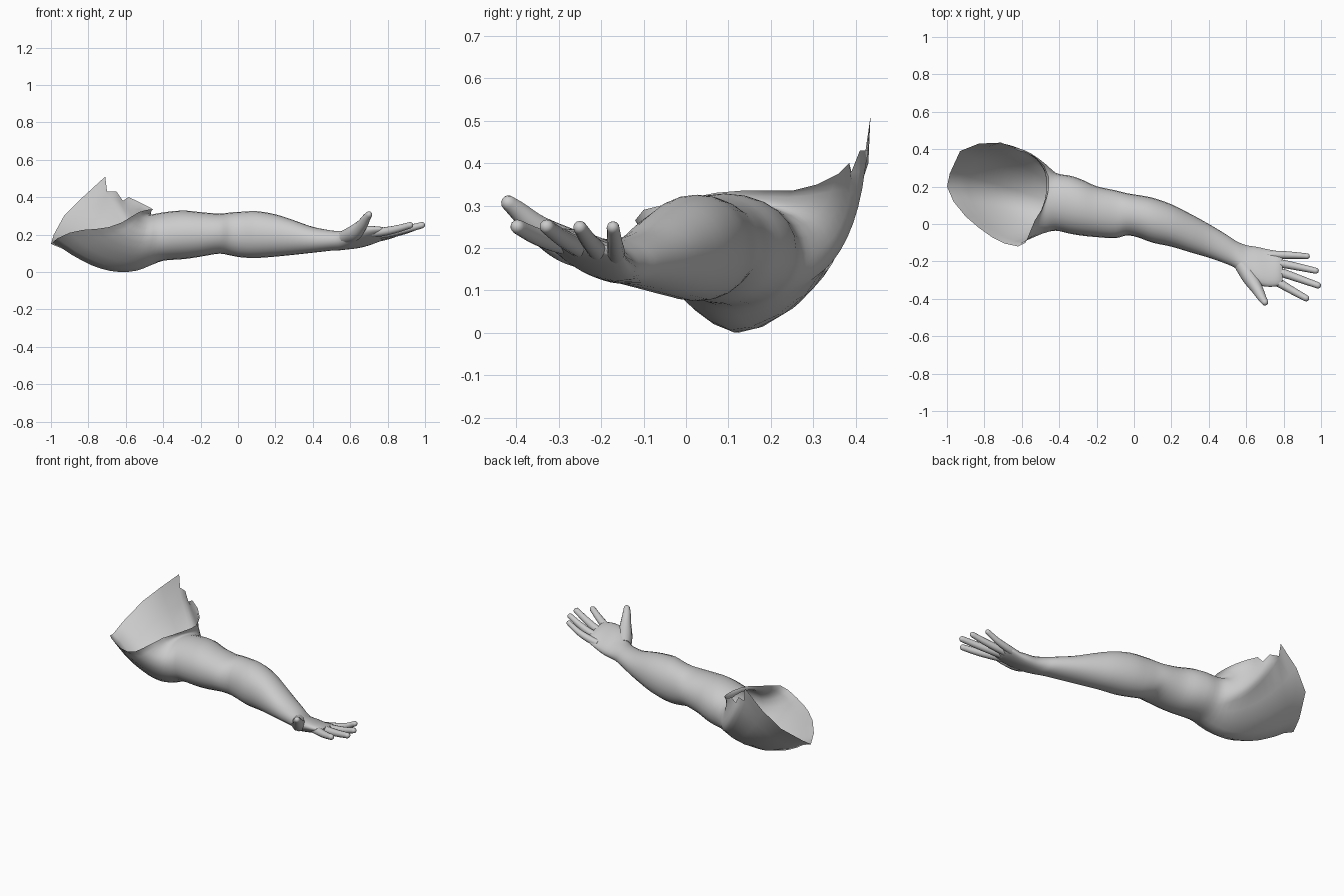
import bpy, bmesh, math
from mathutils import Vector

if "Cube" in bpy.data.objects:
    bpy.data.objects.remove(bpy.data.objects["Cube"])

N = 24  # sides around the arm

skin = bpy.data.materials.new("plain_grey")
skin.diffuse_color = (0.6, 0.6, 0.6, 1)
skin.use_nodes = True
skin.node_tree.nodes["Principled BSDF"].inputs["Base Color"].default_value = skin.diffuse_color


def spline(rows, steps):
    """Catmull-Rom smoothing through rows of numbers."""
    out = []
    for i in range(len(rows) - 1):
        a, b = rows[max(i - 1, 0)], rows[i]
        c, d = rows[i + 1], rows[min(i + 2, len(rows) - 1)]
        for s in range(steps):
            t = s / steps
            out.append([0.5 * (2 * q + (r - p) * t + (2 * p - 5 * q + 4 * r - w) * t * t
                               + (3 * q - p - 3 * r + w) * t ** 3)
                        for p, q, r, w in zip(a, b, c, d)])
    out.append(list(rows[-1]))
    return out


def loft(name, rings, cap_start=False):
    """Skin a list of rings, closing the far end."""
    bm = bmesh.new()
    loops = [[bm.verts.new(p) for p in ring] for ring in rings]
    n = len(loops[0])
    for a, b in zip(loops, loops[1:]):
        for i in range(n):
            j = (i + 1) % n
            bm.faces.new((a[i], b[i], b[j], a[j]))
    bm.faces.new(loops[-1][::-1])
    if cap_start:
        bm.faces.new(loops[0])
    bm.normal_update()
    # turn the skin so its outside faces out
    a, b = loops[-4], loops[-3]
    f = [f for f in a[0].link_faces if b[0] in f.verts][0]
    mid = sum((v.co for v in a), Vector()) / n
    if f.normal.dot(a[0].co - mid) < 0:
        bmesh.ops.reverse_faces(bm, faces=bm.faces[:])
    me = bpy.data.meshes.new(name)
    bm.to_mesh(me)
    bm.free()
    me.materials.append(skin)
    ob = bpy.data.objects.new(name, me)
    bpy.context.collection.objects.link(ob)
    bpy.context.view_layer.objects.active = ob
    ob.select_set(True)
    bpy.ops.object.shade_smooth_by_angle(angle=math.radians(60))
    ob.select_set(False)
    return ob


# Arm and palm sections: x, centre y, centre z, half width, half height, roll
arm = [
    (-.42, .118, .188, .150, .128, 0),
    (-.35, .105, .195, .155, .130, 0),
    (-.28, .088, .199, .150, .129, 0),
    (-.20, .066, .201, .136, .119, 0),
    (-.10, .052, .205, .128, .107, 0),
    (-.04, .052, .203, .113, .115, 0),
    (.02, .042, .200, .113, .122, 0),
    (.10, .020, .200, .120, .125, 0),
    (.20, -.008, .195, .113, .113, 0),
    (.30, -.048, .184, .103, .092, 0),
    (.40, -.090, .172, .090, .069, 0),
    (.50, -.138, .168, .078, .054, 5),
    (.55, -.168, .168, .076, .050, 12),
    (.60, -.203, .176, .094, .046, 20),
    (.66, -.224, .188, .108, .042, 22),
    (.72, -.236, .197, .106, .033, 20),
    (.77, -.238, .205, .096, .024, 16),
    (.795, -.238, .209, .078, .011, 14),
]


def full(c):
    """Slightly squarer than a circle."""
    return math.copysign(abs(c) ** .96, c)


def section(x, cy, cz, ry, rz, roll):
    r = math.radians(roll)
    pts = []
    for i in range(N):
        t = 2 * math.pi * i / N
        u, v = ry * full(math.sin(t)), rz * full(math.cos(t))
        pts.append(Vector((x, cy + u * math.cos(r) + v * math.sin(r),
                           cz - u * math.sin(r) + v * math.cos(r))))
    return pts


arm_rings = [section(*s) for s in spline(arm, 3)]

# Open torn rim of the shoulder: over the top, round the back, under, up the front
rim = [
    (-.47, .13, .335), (-.455, .19, .335), (-.455, .25, .335), (-.48, .31, .35),
    (-.53, .36, .375), (-.585, .385, .40), (-.615, .39, .38), (-.65, .41, .43),
    (-.70, .43, .43), (-.71, .435, .51), (-.83, .43, .40), (-.93, .39, .30),
    (-.985, .27, .20), (-1, .20, .15), (-.965, .12, .18), (-.90, .04, .21),
    (-.83, -.02, .225), (-.76, -.07, .23), (-.69, -.105, .24), (-.62, -.12, .265),
    (-.58, -.10, .29), (-.555, -.04, .305), (-.53, .02, .32), (-.495, .07, .33),
]

# Shoulder bowl: curves sagging from the rim into the first arm ring
bowl = []
for s in range(12):
    t = s / 12
    ring = []
    for i in range(N):
        ang = 2 * math.pi * i / N
        sag = (1 - math.cos(ang)) / 2
        back = max(0, math.sin(ang)) * .085 * sag
        groove = max(0, math.cos(ang))
        p0, p3 = Vector(rim[i]), arm_rings[0][i]
        p1 = p0.lerp(p3, .35) + Vector((-.03 * groove, back, -.145 * sag - .02 * groove))
        p2 = p0.lerp(p3, .75) + Vector((-.05 * groove, back * .7, -.13 * sag - .02 * groove))
        ring.append((1 - t) ** 3 * p0 + 3 * t * (1 - t) ** 2 * p1
                    + 3 * t * t * (1 - t) * p2 + t ** 3 * p3)
    bowl.append(ring)

# Soften the join into the arm, then rest the lowest point on z = 0
body = bowl + arm_rings
for _ in range(3):
    old = [[p.copy() for p in ring] for ring in body]
    for k in range(1, 15):
        for i in range(N):
            along = (old[k - 1][i] + old[k + 1][i]) / 2
            around = (old[k][i - 1] + old[k][(i + 1) % N]) / 2
            a, w = (.05, .15) if k < 9 else (.4, .02)
            body[k][i] = old[k][i] * (1 - a - w) + along * a + around * w
low, top = min(p.z for ring in body for p in ring), .06
for ring in body[1:14]:
    for p in ring:
        if p.z < top:
            p.z = top - (top - p.z) * top / (top - low)
loft("shoulder_arm_and_palm", body)


def digit(name, path, sides=12):
    """Rounded tapering finger along points of x, y, z, radius."""
    pts = spline(path, 5)
    tip, before = Vector(pts[-1][:3]), Vector(pts[-2][:3])
    d, r = (tip - before).normalized(), pts[-1][3]
    for a in (25, 50, 70, 84):
        a = math.radians(a)
        pts.append([*(tip + d * r * math.sin(a)), r * math.cos(a)])
    rings = []
    for i, p in enumerate(pts):
        c = Vector(p[:3])
        d = (Vector(pts[min(i + 1, len(pts) - 1)][:3])
             - Vector(pts[max(i - 1, 0)][:3])).normalized()
        u = d.cross(Vector((0, 0, 1))).normalized()
        v = u.cross(d)
        rings.append([c + p[3] * (math.cos(k * math.tau / sides) * u
                                  + math.sin(k * math.tau / sides) * v)
                      for k in range(sides)])
    loft(name, rings, True)


# Fingers and thumb
digit("little_finger", [(.72, -.165, .178, .021), (.79, -.165, .192, .021),
                        (.86, -.168, .214, .018), (.925, -.172, .248, .015)])
digit("ring_finger", [(.72, -.205, .188, .023), (.80, -.214, .200, .022),
                      (.89, -.232, .221, .019), (.972, -.250, .248, .016)])
digit("middle_finger", [(.72, -.245, .198, .023), (.80, -.264, .208, .023),
                        (.89, -.295, .226, .020), (.983, -.328, .250, .017)])
digit("index_finger", [(.71, -.285, .208, .024), (.78, -.318, .216, .023),
                       (.85, -.358, .230, .020), (.920, -.397, .250, .017)])
digit("thumb", [(.575, -.215, .185, .040), (.620, -.285, .208, .042),
                (.660, -.350, .248, .031), (.685, -.395, .287, .023),
                (.700, -.418, .306, .018)])
